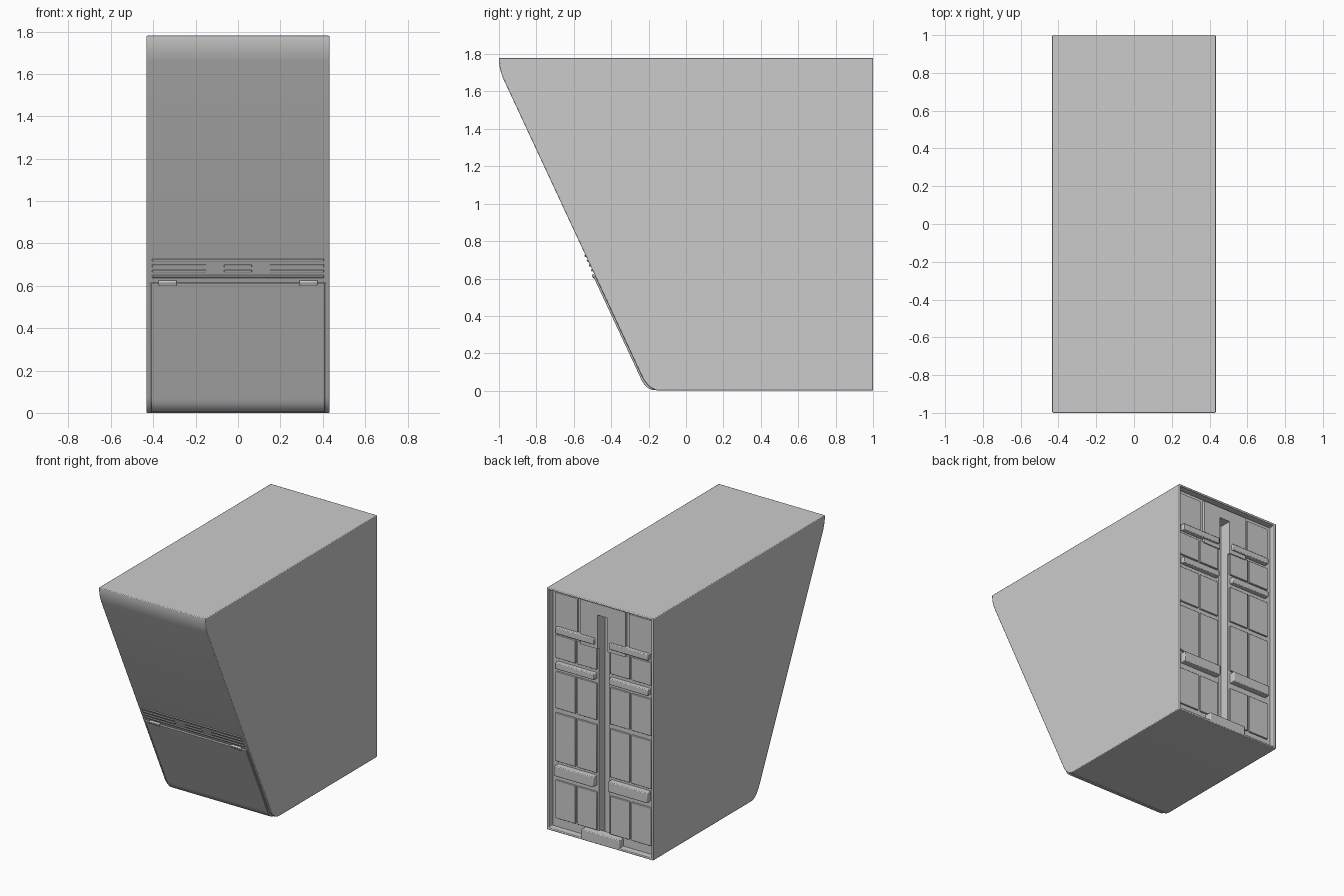
import bpy, bmesh, math

if "Cube" in bpy.data.objects:
    bpy.data.objects.remove(bpy.data.objects["Cube"])

W = 0.433                      # half width
SLOPE = 0.466                  # front lean: y per unit z
TILT = math.atan(SLOPE)


def front_y(z):
    return -0.54 - SLOPE * (z - 0.73)


def finish(bm, name, bevel=0.0):
    bmesh.ops.recalc_face_normals(bm, faces=bm.faces)
    me = bpy.data.meshes.new(name)
    bm.to_mesh(me)
    bm.free()
    ob = bpy.data.objects.new(name, me)
    bpy.context.collection.objects.link(ob)
    if bevel:
        m = ob.modifiers.new("bevel", 'BEVEL')
        m.width, m.segments, m.limit_method = bevel, 2, 'ANGLE'
        m.angle_limit = math.radians(40)
    bpy.context.view_layer.objects.active = ob
    ob.select_set(True)
    bpy.ops.object.shade_smooth_by_angle(angle=math.radians(30))
    ob.select_set(False)
    return ob


def prism(profile, half):
    bm = bmesh.new()
    a = bm.faces.new([bm.verts.new((-half, y, z)) for y, z in profile])
    ext = bmesh.ops.extrude_face_region(bm, geom=[a])
    vs = [g for g in ext["geom"] if isinstance(g, bmesh.types.BMVert)]
    bmesh.ops.translate(bm, verts=vs, vec=(2 * half, 0, 0))
    bmesh.ops.recalc_face_normals(bm, faces=bm.faces)
    return bm


def box(name, x, y, z, bevel=0.0):
    prof = [(y[0], z[0]), (y[1], z[0]), (y[1], z[1]), (y[0], z[1])]
    bm = prism(prof, (x[1] - x[0]) / 2)
    bmesh.ops.translate(bm, verts=bm.verts, vec=((x[0] + x[1]) / 2, 0, 0))
    return finish(bm, name, bevel)


def slope_box(name, x, z, height, out, bevel=0.0):
    """Box lying on the leaning front, standing out from it."""
    ob = box(name, x, (-out, 0.02), (-height / 2, height / 2), bevel)
    ob.location = (0, front_y(z), z)
    ob.rotation_euler = (TILT, 0, 0)
    return ob


def bezier(p, q, r, n=8):
    return [tuple((1-t)**2*a + 2*t*(1-t)*b + t*t*c for a, b, c in zip(p, q, r))
            for t in (i / n for i in range(n + 1))]


# Cabinet shell: side profile, then an opening cut into the back
toe = bezier((front_y(0.075), 0.075), (front_y(0.0) + 0.005, 0.0), (-0.14, 0.0))
brow = bezier((-1.0, 1.775), (-1.0, 1.72), (front_y(1.66), 1.66))
bm = prism([(1, 0), (1, 1.78), (-1, 1.78)] + brow + toe, W)
back = max(bm.faces, key=lambda f: f.calc_center_median().y)
bmesh.ops.inset_region(bm, faces=[back], thickness=0.02)
ext = bmesh.ops.extrude_face_region(bm, geom=[back])
bmesh.ops.translate(bm, vec=(0, -0.12, 0),
                    verts=[g for g in ext["geom"] if isinstance(g, bmesh.types.BMVert)])
if back.is_valid:
    bmesh.ops.delete(bm, geom=[back], context='FACES_ONLY')
finish(bm, "cabinet_shell", 0.005)

# Door: thin skin that follows the lower front and wraps under the toe
n = (-math.cos(TILT), -math.sin(TILT))
g = 0.010
outer = [(front_y(0.615) + n[0]*g, 0.615 + n[1]*g)]
outer += bezier((front_y(0.075) + n[0]*g, 0.075 + n[1]*g), (-0.216, 0.004), (-0.165, 0.003))
inner = [(-0.15, 0.03), (-0.20, 0.09), (front_y(0.615) + 0.02, 0.624)]
finish(prism(outer + inner, 0.41), "front_door", 0.002)
for s in (-1, 1):
    slope_box("door_hinge", sorted((s * 0.29, s * 0.375)), 0.616, 0.022, 0.015, 0.004)
    slope_box("door_side_trim", sorted((s * 0.411, s * 0.416)), 0.345, 0.59, 0.004)

# Vent ribs above the door
for z in (0.722, 0.645):
    slope_box("vent_long_rib", (-0.405, 0.405), z, 0.012, 0.006, 0.002)
for z in (0.695, 0.670):
    for x in ((-0.405, -0.15), (-0.065, 0.065), (0.15, 0.405)):
        slope_box("vent_short_rib", x, z, 0.012, 0.006, 0.002)

# Back: base plates leave a central vertical channel
GROOVE, TOP = 0.042, 1.67
ROWS = ((1.26, 1.43), (0.89, 1.16), (0.50, 0.855), (0.08, 0.36))
BARS = ((1.45, 1.495, 0.985), (1.19, 1.235, 0.985), (0.405, 0.48, 0.995))
box("back_plate_top", (-GROOVE, GROOVE), (0.87, 0.97), (TOP, 1.75))
for s in (-1, 1):
    def side(a, b):
        return sorted((s * a, s * b))
    box("back_plate", side(GROOVE, 0.42), (0.87, 0.95), (0.015, 1.765))
    box("top_centre_panel", side(GROOVE, 0.185), (0.94, 0.97), (1.42, 1.75))
    box("top_outer_panel", side(0.21, 0.39), (0.94, 0.96), (1.49, 1.74))
    # Raised panels, two per row on each side
    for lo, hi in ROWS:
        for a, b in ((0.055, 0.213), (0.227, 0.39)):
            box("back_panel", side(a, b), (0.94, 0.962), (lo, hi), 0.003)
    # Horizontal handle bars
    for lo, hi, y in BARS:
        box("back_bar", side(0.06, 0.378), (0.94, y), (lo, hi), 0.005)

# Block at the foot of the back
box("back_foot_block", (-0.155, 0.155), (0.93, 1.0), (0.005, 0.075), 0.005)
